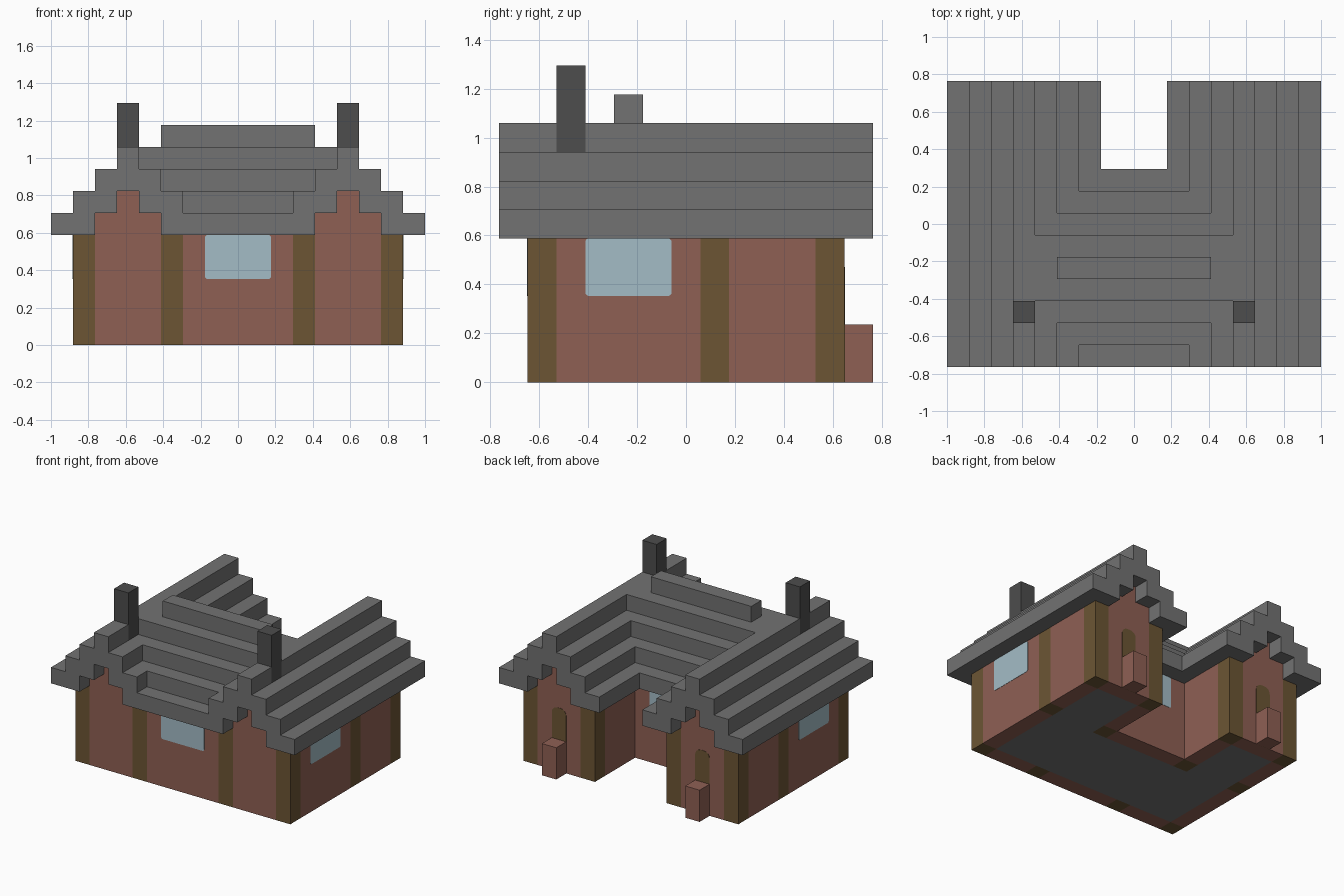
import bpy, bmesh, math
from mathutils import Matrix, Vector

U = 2 / 17                      # edge of one building block
NX, NY = 17, 13                 # blocks across and deep


def material(name, hex_colour):
    srgb = [int(hex_colour[n:n + 2], 16) / 255 for n in (0, 2, 4)]
    colour = [((c + 0.055) / 1.055) ** 2.4 for c in srgb] + [1]
    mat = bpy.data.materials.new(name)
    mat.use_nodes = True
    mat.diffuse_color = colour
    mat.node_tree.nodes["Principled BSDF"].inputs["Base Color"].default_value = colour
    return mat


def finish(name, bm, mat):
    mesh = bpy.data.meshes.new(name)
    bm.to_mesh(mesh)
    bm.free()
    mesh.materials.append(mat)
    obj = bpy.data.objects.new(name, mesh)
    bpy.context.scene.collection.objects.link(obj)
    return obj


def span(xs, ys, zs):
    """All block cells in inclusive ranges."""
    return {(i, j, k) for i in range(xs[0], xs[1] + 1)
            for j in range(ys[0], ys[1] + 1)
            for k in range(zs[0], zs[1] + 1)}


def mirrored(cells):
    return cells | {(NX - 1 - i, j, k) for i, j, k in cells}


def blocks(name, cells, mat):
    """Outer skin of a set of cells, with flat areas merged."""
    bm = bmesh.new()
    for cell in cells:
        centre = Vector((cell[0] - (NX - 1) / 2, cell[1] - (NY - 1) / 2, cell[2] + 0.5))
        for axis in range(3):
            for sign in (-1, 1):
                near = list(cell)
                near[axis] += sign
                if tuple(near) in cells:
                    continue
                n, a, b = Vector(), Vector(), Vector()
                n[axis] = sign / 2
                a[(axis + 1) % 3] = 0.5
                b[(axis + 2) % 3] = sign / 2
                bm.faces.new([bm.verts.new((centre + n + s * a + t * b) * U)
                              for s, t in ((-1, -1), (1, -1), (1, 1), (-1, 1))])
    bmesh.ops.remove_doubles(bm, verts=bm.verts, dist=U / 100)
    bmesh.ops.dissolve_limit(bm, angle_limit=0.01, verts=bm.verts, edges=bm.edges)
    return finish(name, bm, mat)


def plate(name, centre, width, height, turn, radius, mat, top_only=False):
    """Thin panel with rounded corners; faces -y before turning."""
    bm = bmesh.new()
    bmesh.ops.create_cube(bm, size=1, matrix=Matrix.Diagonal((width * U, 0.004, height * U, 1)))
    corners = [e for e in bm.edges
               if abs(e.verts[0].co.y - e.verts[1].co.y) > 0.001
               and (e.verts[0].co.z > 0 or not top_only)]
    bmesh.ops.bevel(bm, geom=corners, offset=radius, segments=4, profile=0.5, affect='EDGES')
    obj = finish(name, bm, mat)
    obj.location = Vector(centre) * U
    obj.rotation_euler.z = turn
    return obj


cube = bpy.data.objects.get("Cube")
if cube:
    bpy.data.objects.remove(cube, do_unlink=True)

brick = material("red brown brick", "8f6054")
timber = material("olive brown timber", "6c5534")
slate = material("grey slate", "727272")
soot = material("dark chimney grey", "4d4d4d")
glass = material("pale blue glass", "a4bcc6")

# Timber posts at the corners and along the walls
post_spots = [(1, 1), (5, 1), (1, 7), (5, 7), (1, 11), (5, 11)]
posts = mirrored(set().union(*(span((i, i), (j, j), (0, 4)) for i, j in post_spots)))
blocks("timber_posts", posts, timber)

# Brick walls of the U-shaped house, with stepped gables over each wing end
walls = span((1, 15), (1, 1), (0, 4)) | span((5, 11), (7, 7), (0, 4))
walls |= span((1, 1), (1, 11), (0, 4)) | span((5, 5), (7, 11), (0, 4))
walls |= span((1, 5), (11, 11), (0, 4))
for j in (1, 11):
    walls |= span((2, 4), (j, j), (5, 5)) | span((3, 3), (j, j), (6, 6))
walls = mirrored(walls) - posts
blocks("brick_walls", walls, brick)

# Floor inside the walls
floor = mirrored(span((2, 4), (2, 10), (0, 0))) | span((5, 11), (2, 6), (0, 0))
blocks("floor", floor - walls - posts, slate)

# Stepped roof: two wings running back, joined by a cross roof
roof = set()
for i in range(7):
    top = 8 - abs(i - 3)
    roof |= span((i, i), (0, 12), (max(5, top - 1), top))
roof = mirrored(roof)
for j in range(9):
    top = 9 - abs(j - 4)
    for k in range(max(5, top - 1), top + 1):
        inset = min(k - 4, 4) if k < 9 else 5
        inset = {5: 6, 6: 5, 7: 4, 8: 3, 9: 5}[k]
        roof |= span((inset, NX - 1 - inset), (j, j), (k, k))

# Chimneys set into the wing ridges
chimneys = mirrored(span((3, 3), (2, 2), (8, 10)))
blocks("roof", roof - chimneys, slate)
blocks("chimneys", chimneys, soot)

# Front and courtyard windows
plate("front_window", (0, -5.5, 4), 3, 2, 0, 0.015, glass)
plate("courtyard_window", (0, 1.5, 4), 3, 2, math.pi, 0.015, glass)

# Side windows, back doors and the blocks before them
for side, label in ((1, "left"), (-1, "right")):
    plate(label + "_window", (side * 7.5, -2, 4), 3, 2, side * math.pi / 2, 0.015, glass)
    plate(label + "_door", (side * 5, 5.5, 2), 1, 4, math.pi, 0.045, timber, True)
    column = 8 + side * 5
    blocks(label + "_door_block", span((column, column), (12, 12), (0, 1)), brick)
